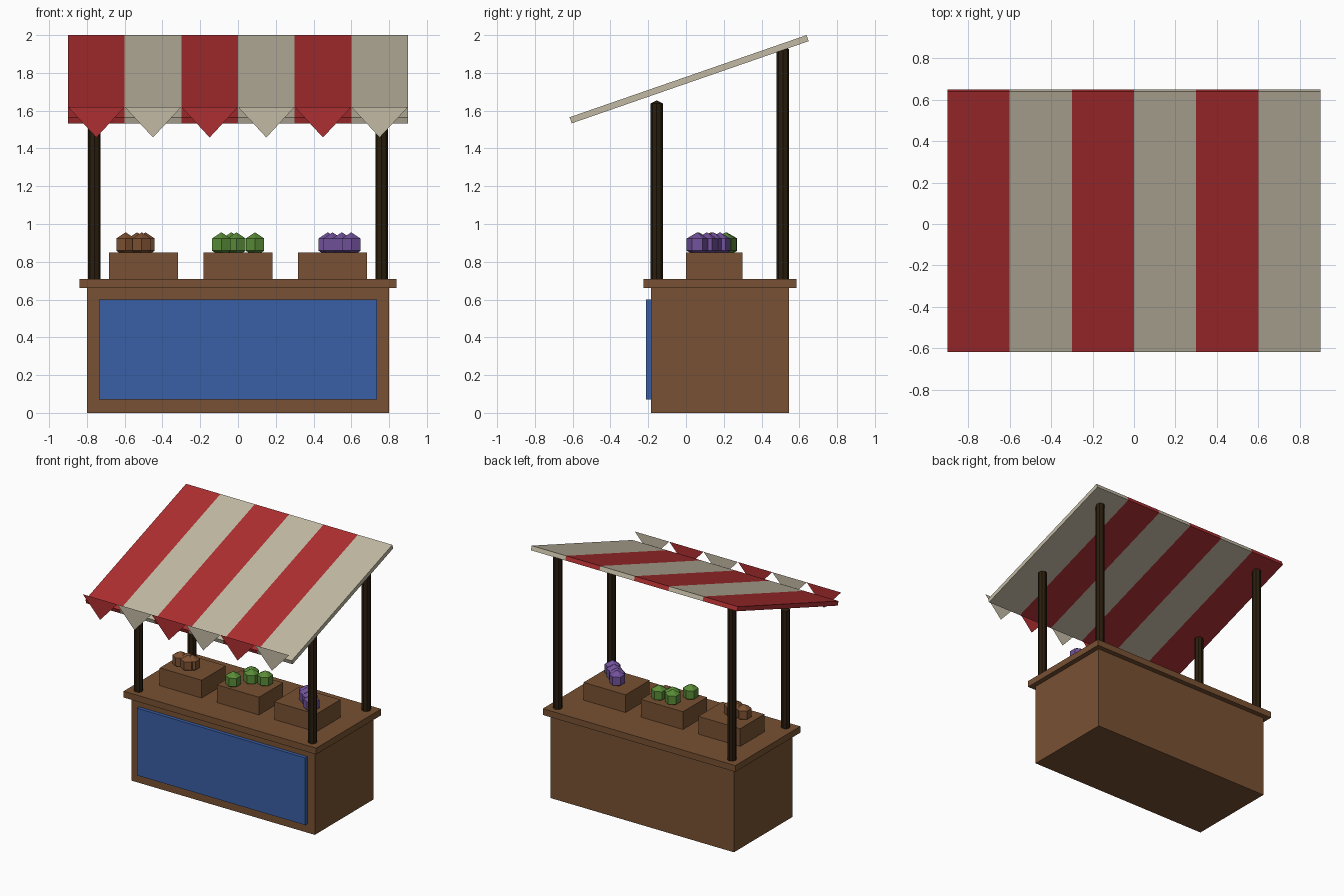
import bpy, math
from mathutils import Matrix, Vector

if "Cube" in bpy.data.objects:
    bpy.data.objects.remove(bpy.data.objects["Cube"])


def material(name, r, g, b):
    # sRGB 0-255 to linear
    lin = [((c / 255 + 0.055) / 1.055) ** 2.4 for c in (r, g, b)]
    m = bpy.data.materials.new(name)
    m.diffuse_color = (*lin, 1)
    m.use_nodes = True
    m.node_tree.nodes["Principled BSDF"].inputs["Base Color"].default_value = m.diffuse_color
    return m


WOOD = material("wood_brown", 120, 81, 51)
DARK = material("dark_wood", 42, 30, 14)
BLUE = material("panel_blue", 58, 95, 166)
RED = material("cloth_red", 174, 47, 49)
CREAM = material("cloth_cream", 194, 186, 164)
BROWN = material("root_brown", 125, 81, 50)
GREEN = material("leaf_green", 90, 140, 56)
PURPLE = material("plum_purple", 114, 82, 156)


def finish(name, mat):
    ob = bpy.context.object
    ob.name = name
    ob.data.materials.append(mat)
    return ob


def box(name, mat, x, y, z):
    """Axis-aligned box from (min, max) ranges."""
    bpy.ops.mesh.primitive_cube_add(size=1)
    ob = finish(name, mat)
    lo, hi = Vector((x[0], y[0], z[0])), Vector((x[1], y[1], z[1]))
    ob.data.transform(Matrix.Translation((lo + hi) / 2) @ Matrix.Diagonal((*(hi - lo), 1)))
    return ob


# Counter
box("counter_body", WOOD, (-0.8, 0.8), (-0.185, 0.545), (0, 0.66))
box("counter_top", WOOD, (-0.84, 0.84), (-0.225, 0.585), (0.66, 0.71))
box("front_panel", BLUE, (-0.735, 0.735), (-0.212, -0.185), (0.07, 0.6))

# Posts with slightly pointed tops
for side, x in (("left", -0.76), ("right", 0.76)):
    for end, y, top in (("front", -0.155, 1.638), ("back", 0.513, 1.925)):
        h = top - 0.7
        bpy.ops.mesh.primitive_cylinder_add(vertices=8, radius=0.033, depth=h,
                                            end_fill_type='TRIFAN',
                                            location=(x, y, 0.7 + h / 2))
        post = finish(f"{end}_{side}_post", DARK)
        for v in post.data.vertices:
            if v.co.z > 0 and v.co.xy.length < 0.001:
                v.co.z += 0.017

# Sloping striped canopy and hanging pennants
slope = math.atan2(0.435, 1.255)
tilt = Matrix.Translation((0, 0.0165, 1.7665)) @ Matrix.Rotation(slope, 4, 'X')
for i in range(6):
    x0 = -0.9 + 0.3 * i
    mat = CREAM if i % 2 else RED
    stripe = box(f"canopy_stripe_{i + 1}", mat, (x0, x0 + 0.3), (-0.664, 0.664), (-0.017, 0.017))
    stripe.data.transform(tilt)
    me = bpy.data.meshes.new("pennant")
    me.from_pydata([(x0, -0.648, 1.62), (x0 + 0.15, -0.648, 1.458), (x0 + 0.3, -0.648, 1.62)],
                   [], [(0, 1, 2)])
    me.materials.append(mat)
    bpy.context.collection.objects.link(bpy.data.objects.new(f"pennant_{i + 1}", me))

# Crates with produce
goods = (
    ("root", BROWN, -0.5, [(-0.595, 0.13), (-0.535, 0.14), (-0.49, 0.13), (-0.51, 0.11)]),
    ("cabbage", GREEN, 0.0, [(-0.088, 0.068), (-0.008, 0.18), (-0.035, 0.215), (0.09, 0.21)]),
    ("plum", PURPLE, 0.5, [(0.475, 0.18), (0.6, 0.06), (0.55, 0.11), (0.5, 0.145)]),
)
for name, mat, cx, spots in goods:
    box(f"{name}_crate", WOOD, (cx - 0.183, cx + 0.183), (0, 0.3), (0.71, 0.85))
    for k, (x, y) in enumerate(spots):
        bpy.ops.mesh.primitive_uv_sphere_add(segments=6, ring_count=3, radius=0.065,
                                             location=(x, y, 0.891))
        finish(f"{name}_{k + 1}", mat)
